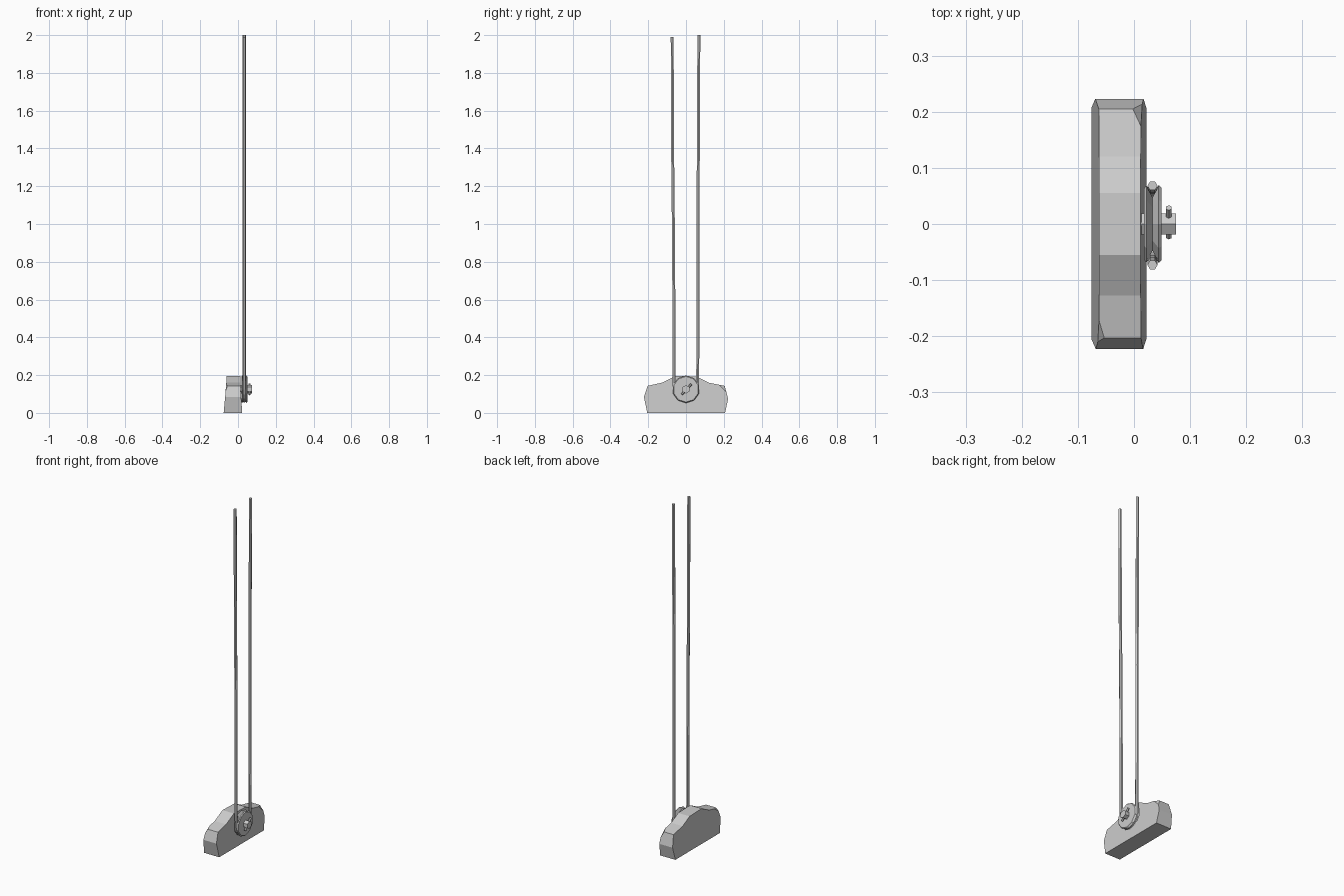
import bpy, bmesh
from math import pi, sin, cos
from mathutils import Vector

if "Cube" in bpy.data.objects:
    bpy.data.objects.remove(bpy.data.objects["Cube"])

AXLE_Z = 0.125


def finish(name, bm):
    bmesh.ops.recalc_face_normals(bm, faces=bm.faces)
    mesh = bpy.data.meshes.new(name)
    bm.to_mesh(mesh)
    bm.free()
    obj = bpy.data.objects.new(name, mesh)
    bpy.context.collection.objects.link(obj)
    return obj


def lathe_x(name, profile, sides, turn=0.0):
    """Low-poly revolved solid around the axle; profile holds (x, radius)."""
    bm = bmesh.new()
    rings = []
    for x, r in profile:
        ring = []
        for i in range(sides):
            a = 2 * pi * i / sides + turn
            ring.append(bm.verts.new((x, r * cos(a), AXLE_Z + r * sin(a))))
        rings.append(ring)
    for a, b in zip(rings, rings[1:]):
        for i in range(sides):
            j = (i + 1) % sides
            bm.faces.new((a[i], a[j], b[j], b[i]))
    bm.faces.new(rings[0])
    bm.faces.new(rings[-1])
    return finish(name, bm)


def chip(bm, point, normal):
    """Slice a corner off and close the cut."""
    geom = bm.verts[:] + bm.edges[:] + bm.faces[:]
    cut = bmesh.ops.bisect_plane(bm, geom=geom, plane_co=point,
                                 plane_no=normal, clear_outer=True)
    edges = [e for e in cut["geom_cut"] if isinstance(e, bmesh.types.BMEdge)]
    bmesh.ops.contextual_create(bm, geom=edges)


# Arched block with side faces leaning inwards
outline = [(-0.205, 0), (0.207, 0), (0.223, 0.075), (0.205, 0.143),
           (0.12, 0.16), (0.055, 0.193), (-0.055, 0.196),
           (-0.127, 0.16), (-0.203, 0.143), (-0.223, 0.085)]
bm = bmesh.new()
left, right = [], []
for y, z in outline:
    t = min(z / 0.15, 1)
    left.append(bm.verts.new((-0.076 + 0.014 * t, y, z)))
    right.append(bm.verts.new((0.022 - 0.010 * t, y, z)))
bm.faces.new(left)
bm.faces.new(right)
for i in range(len(outline)):
    j = (i + 1) % len(outline)
    bm.faces.new((left[i], left[j], right[j], right[i]))
bmesh.ops.recalc_face_normals(bm, faces=bm.faces)
chip(bm, (0.004, 0.196, 0.142), Vector((0.75, 0.45, 0.5)))
chip(bm, (-0.056, -0.198, 0.142), Vector((-0.75, -0.35, 0.55)))
finish("base_block", bm)

# Grooved wheel, axle and locking pin
lathe_x("pulley_wheel", [(0.018, 0.066), (0.022, 0.073), (0.033, 0.05),
                         (0.044, 0.073), (0.049, 0.068)], 10, pi / 10)
lathe_x("axle", [(0.005, 0.022), (0.075, 0.022)], 6, pi / 6)

bm = bmesh.new()
bmesh.ops.create_cone(bm, cap_ends=True, segments=6, radius1=0.006,
                      radius2=0.006, depth=0.076)
pin = finish("locking_pin", bm)
pin.location = (0.062, 0.003, AXLE_Z)
pin.rotation_euler = (-0.75, 0, 0)

# Rope: down one side, under the wheel and up the other
path = [(-0.073, 1.99), (-0.072, 1.5), (-0.067, 1.0), (-0.064, 0.55),
        (-0.064, 0.2)]
for i in range(9):
    a = pi + pi * i / 8
    path.append((0.062 * cos(a), AXLE_Z + 0.062 * sin(a)))
path += [(0.062, 0.22), (0.064, 0.6), (0.063, 1.0), (0.066, 1.5), (0.068, 2.0)]
curve = bpy.data.curves.new("rope", "CURVE")
curve.dimensions = "3D"
curve.bevel_depth = 0.009
curve.bevel_resolution = 1
curve.use_fill_caps = True
spline = curve.splines.new("POLY")
spline.use_smooth = False
spline.points.add(len(path) - 1)
for p, (y, z) in zip(spline.points, path):
    p.co = (0.033, y, z, 1)
rope = bpy.data.objects.new("rope", curve)
bpy.context.collection.objects.link(rope)
